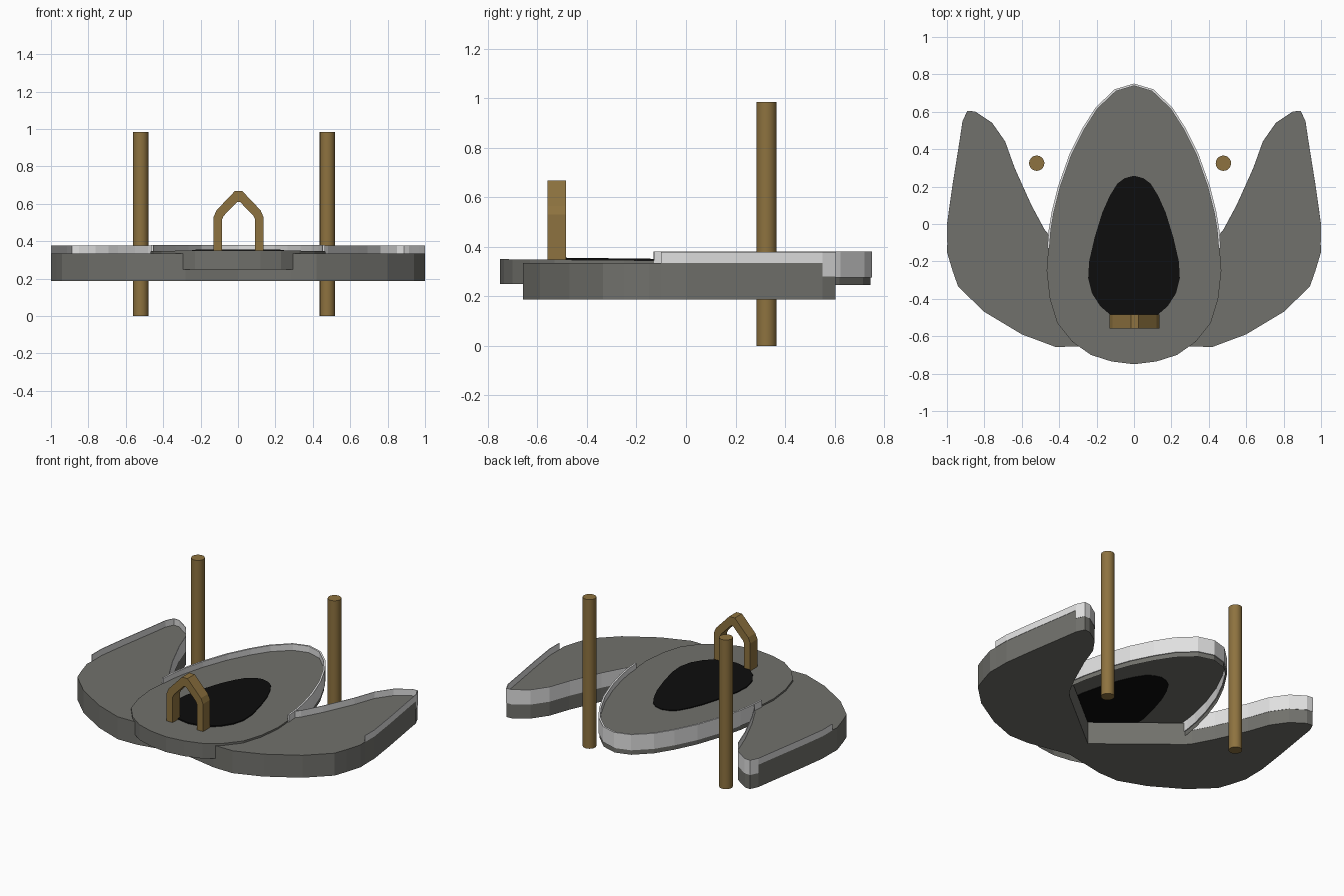
import bpy, bmesh, math
from mathutils import Vector

if "Cube" in bpy.data.objects:
    bpy.data.objects.remove(bpy.data.objects["Cube"])


def material(name, rgb):
    m = bpy.data.materials.new(name)
    m.diffuse_color = (*rgb, 1)
    m.use_nodes = True
    m.node_tree.nodes["Principled BSDF"].inputs["Base Color"].default_value = m.diffuse_color
    return m


GREY = material("stone grey", (0.165, 0.165, 0.15))
LIGHT = material("pale rim", (0.75, 0.75, 0.75))
BLACK = material("black", (0.004, 0.004, 0.004))
GOLD = material("brass", (0.27, 0.17, 0.05))


def finish(bm, name, mat, smooth=False):
    bmesh.ops.recalc_face_normals(bm, faces=bm.faces)
    me = bpy.data.meshes.new(name)
    bm.to_mesh(me)
    bm.free()
    me.materials.append(mat)
    ob = bpy.data.objects.new(name, me)
    bpy.context.collection.objects.link(ob)
    if smooth:
        bpy.context.view_layer.objects.active = ob
        ob.select_set(True)
        bpy.ops.object.shade_smooth_by_angle(angle=math.radians(35))
        ob.select_set(False)
    return ob


def prism(name, pts, bottom, top, mat, open_bottom=False):
    """Extruded outline; bottom and top give z as a function of y."""
    bm = bmesh.new()
    lo = [bm.verts.new((x, y, bottom(y))) for x, y in pts]
    hi = [bm.verts.new((x, y, top(y))) for x, y in pts]
    n = len(pts)
    base = bm.faces.new(lo[::-1])
    bm.faces.new(hi)
    for i in range(n):
        j = (i + 1) % n
        bm.faces.new((lo[i], lo[j], hi[j], hi[i]))
    bmesh.ops.recalc_face_normals(bm, faces=bm.faces)
    if open_bottom:
        bmesh.ops.delete(bm, geom=[base], context='FACES_ONLY')
    return finish(bm, name, mat)


def ribbon(name, path, z0, z1, t, mat):
    """Thin upright wall, centred on an open path."""
    bm = bmesh.new()
    p = [Vector(q) for q in path]
    rings = []
    for i, q in enumerate(p):
        d = (p[min(i + 1, len(p) - 1)] - p[max(i - 1, 0)]).normalized()
        s = Vector((d.y, -d.x)) * t / 2
        rings.append([bm.verts.new((*c, z)) for c, z in
                      ((q + s, z0), (q + s, z1), (q - s, z1), (q - s, z0))])
    for a, b in zip(rings, rings[1:]):
        for k in range(4):
            m = (k + 1) % 4
            bm.faces.new((a[k], a[m], b[m], b[k]))
    bm.faces.new(rings[0])
    bm.faces.new(rings[-1][::-1])
    return finish(bm, name, mat)


def flip(pts):
    return [(-x, y) for x, y in reversed(pts)]


def symmetric(half):
    """Close a right-hand half outline whose ends lie on x = 0."""
    return half + flip(half[1:-1])


# side petals with their raised pale rims
front = [(0, -.60), (.28, -.655), (.42, -.657), (.60, -.59), (.80, -.47), (.94, -.335),
         (.97, -.25), (1, -.15)]
outer = [(.998, -.10), (.998, 0), (.97, .20), (.93, .45), (.915, .55)]
inner = [(.915, .55), (.89, .603), (.85, .60), (.76, .54), (.69, .44), (.64, .30),
         (.55, .10), (.48, -.03), (.455, -.06)]
wing = front + outer + inner[1:] + [(0, -.43)]
for side, f in (("right", lambda p: p), ("left", flip)):
    prism(side + "_petal", f(wing), lambda y: .187, lambda y: .335, GREY)
    ribbon(side + "_petal_outer_rim", f(outer), .335, .378, .004, LIGHT)
    ribbon(side + "_petal_inner_rim", f(inner), .28, .378, .004, LIGHT)

# centre petal, a shallow cap open below
edge = [(.458, -.13), (.45, -.03), (.435, .06), (.40, .20), (.34, .37), (.27, .51),
        (.20, .62), (.10, .715), (0, .745)]
centre = [(0, -.75), (.12, -.735), (.23, -.70), (.33, -.63), (.41, -.53), (.45, -.40),
          (.467, -.25)] + edge
prism("centre_petal", symmetric(centre), lambda y: .247 - .003 * y,
      lambda y: .344 - .008 * y, GREY, open_bottom=True)
ribbon("centre_petal_rim", edge + flip(edge[:-1]), .277, .38, .012, LIGHT)

# dark teardrop, visible from above and below
drop = [(0, -.52), (.11, -.50), (.18, -.44), (.225, -.37), (.245, -.29), (.24, -.20),
        (.21, -.07), (.17, .06), (.13, .15), (.09, .215), (.05, .245), (0, .258)]
prism("dark_teardrop", symmetric(drop), lambda y: .341 - .008 * y,
      lambda y: .350 - .012 * y, BLACK)

# pointed arch
outside = [(.133, .345), (.133, .53), (.118, .565), (.02, .668), (0, .68)]
inside = [(0, .615), (.08, .535), (.089, .515), (.089, .345)]
profile = outside + inside
profile = profile + [(-x, z) for x, z in inside[:0:-1]] + [(-x, z) for x, z in outside[:-1]]
bm = bmesh.new()
# quad strip between the outer and inner curves, then thickened in y
oc = [(.133, .345), (.133, .53), (.118, .565), (.02, .668)]
ic = [(.089, .345), (.089, .515), (.08, .535), (.008, .61)]
oc += [(-x, z) for x, z in reversed(oc)]
ic += [(-x, z) for x, z in reversed(ic)]
rings = [[bm.verts.new((x + .003, y, z)) for (x, z), y in
          ((o, -.56), (o, -.485), (i, -.485), (i, -.56))] for o, i in zip(oc, ic)]
for a, b in zip(rings, rings[1:]):
    for k in range(4):
        m = (k + 1) % 4
        bm.faces.new((a[k], a[m], b[m], b[k]))
bm.faces.new(rings[0])
bm.faces.new(rings[-1][::-1])
finish(bm, "pointed_arch", GOLD)

# upright poles
for side, x in (("right", .478), ("left", -.52)):
    bm = bmesh.new()
    bmesh.ops.create_cone(bm, cap_ends=True, segments=20, radius1=.041, radius2=.041, depth=.985)
    bmesh.ops.translate(bm, verts=bm.verts, vec=(x, .325, .4925))
    finish(bm, side + "_pole", GOLD, smooth=True)
